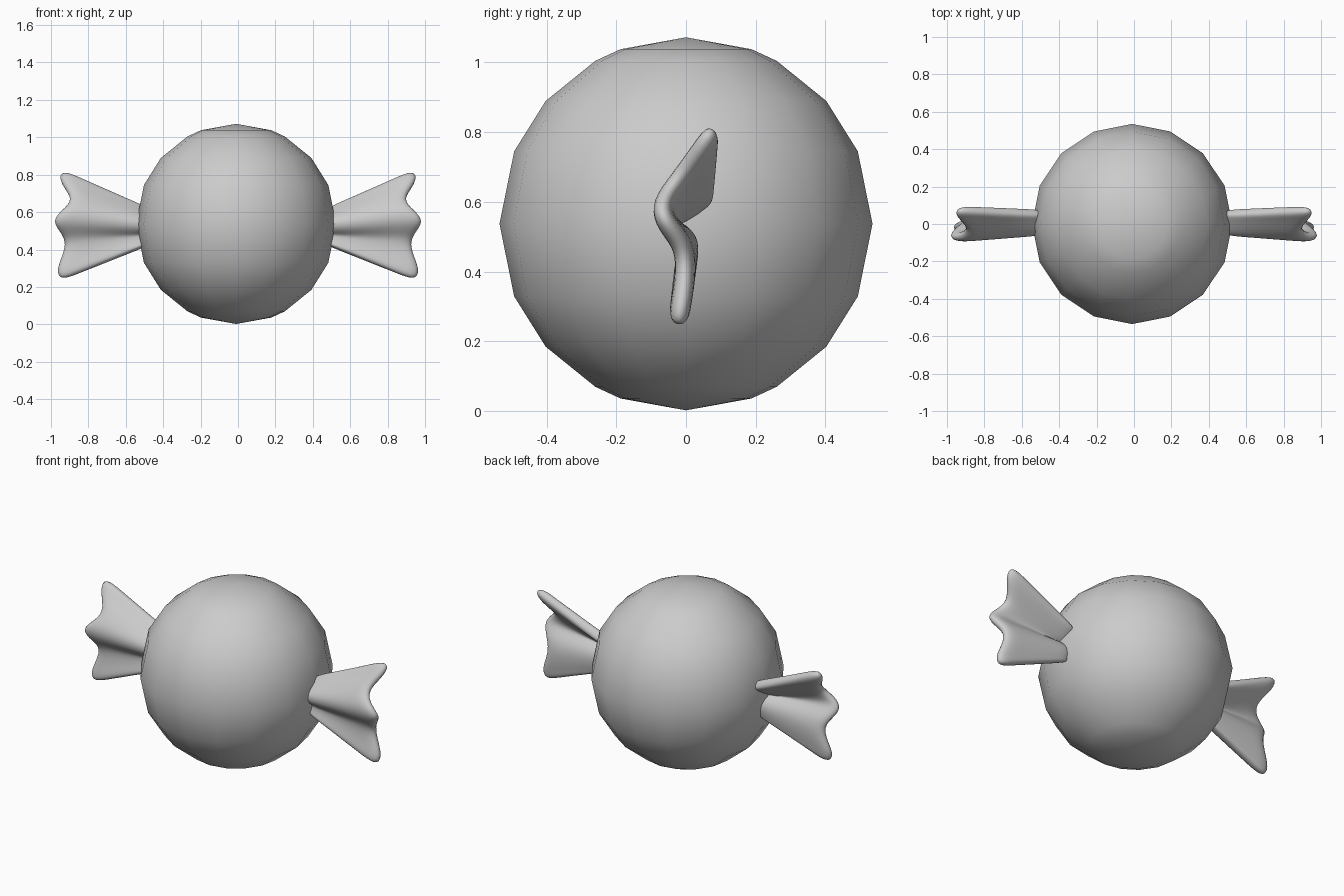
import bpy, bmesh, math

cube = bpy.data.objects.get("Cube")
if cube:
    bpy.data.objects.remove(cube, do_unlink=True)

# Plain wrapper colour
grey = bpy.data.materials.new("wrapper_grey")
grey.use_nodes = True
colour = (0.6, 0.6, 0.6, 1)
grey.diffuse_color = colour
grey.node_tree.nodes["Principled BSDF"].inputs["Base Color"].default_value = colour


def add_object(name, bm):
    bmesh.ops.recalc_face_normals(bm, faces=bm.faces)
    mesh = bpy.data.meshes.new(name)
    bm.to_mesh(mesh)
    bm.free()
    mesh.materials.append(grey)
    for poly in mesh.polygons:
        poly.use_smooth = True
    obj = bpy.data.objects.new(name, mesh)
    bpy.context.collection.objects.link(obj)
    return obj


# Round sweet: a half-circle profile spun in sixteen steps
RADIUS, MIDDLE = 0.535, 0.537
upper = [0, 20.6, 29.1, 48.8, 67.1, 90]
angles = upper + [180 - a for a in reversed(upper[:-1])]
bm = bmesh.new()
profile = [bm.verts.new((RADIUS * math.sin(math.radians(a)), 0,
                         RADIUS * math.cos(math.radians(a)))) for a in angles]
edges = [bm.edges.new(pair) for pair in zip(profile, profile[1:])]
bmesh.ops.spin(bm, geom=profile + edges, cent=(0, 0, 0), axis=(0, 0, 1),
               angle=math.tau, steps=16)
bmesh.ops.remove_doubles(bm, verts=bm.verts, dist=0.001)
body = add_object("sweet_body", bm)
body.location = (-0.01, 0, MIDDLE)

# Twisted wrapper end: outer rim points (x, y, z) from top to bottom
RIM = [(0.95, 0.085, 0.83), (0.965, 0.045, 0.77), (0.875, -0.025, 0.67),
       (0.95, -0.075, 0.61), (1.0, -0.07, 0.55), (0.95, -0.02, 0.49),
       (0.92, -0.002, 0.43), (0.955, -0.008, 0.34), (0.975, -0.018, 0.28),
       (0.95, -0.024, 0.23)]
ROOT_X, PINCH, STEPS = 0.47, 0.30, 4


def wrapper_end(name, side):
    bm = bmesh.new()
    rows = []
    for x, y, z in RIM:
        root = (ROOT_X, y * 0.65 + 0.012, 0.515 + (z - 0.53) * PINCH)
        row = []
        for i in range(STEPS + 1):
            t = i / STEPS
            p = [a + (b - a) * t for a, b in zip(root, (x, y, z))]
            row.append(bm.verts.new((p[0] * side, p[1], p[2])))
        rows.append(row)
    for a, b in zip(rows, rows[1:]):
        for i in range(STEPS):
            bm.faces.new((a[i], a[i + 1], b[i + 1], b[i]))
    obj = add_object(name, bm)
    thick = obj.modifiers.new("thickness", 'SOLIDIFY')
    thick.thickness = 0.06
    thick.offset = 0
    soft = obj.modifiers.new("rounding", 'SUBSURF')
    soft.levels = soft.render_levels = 2


for name, side in (("left_wrapper_end", 1), ("right_wrapper_end", -1)):
    wrapper_end(name, side)
